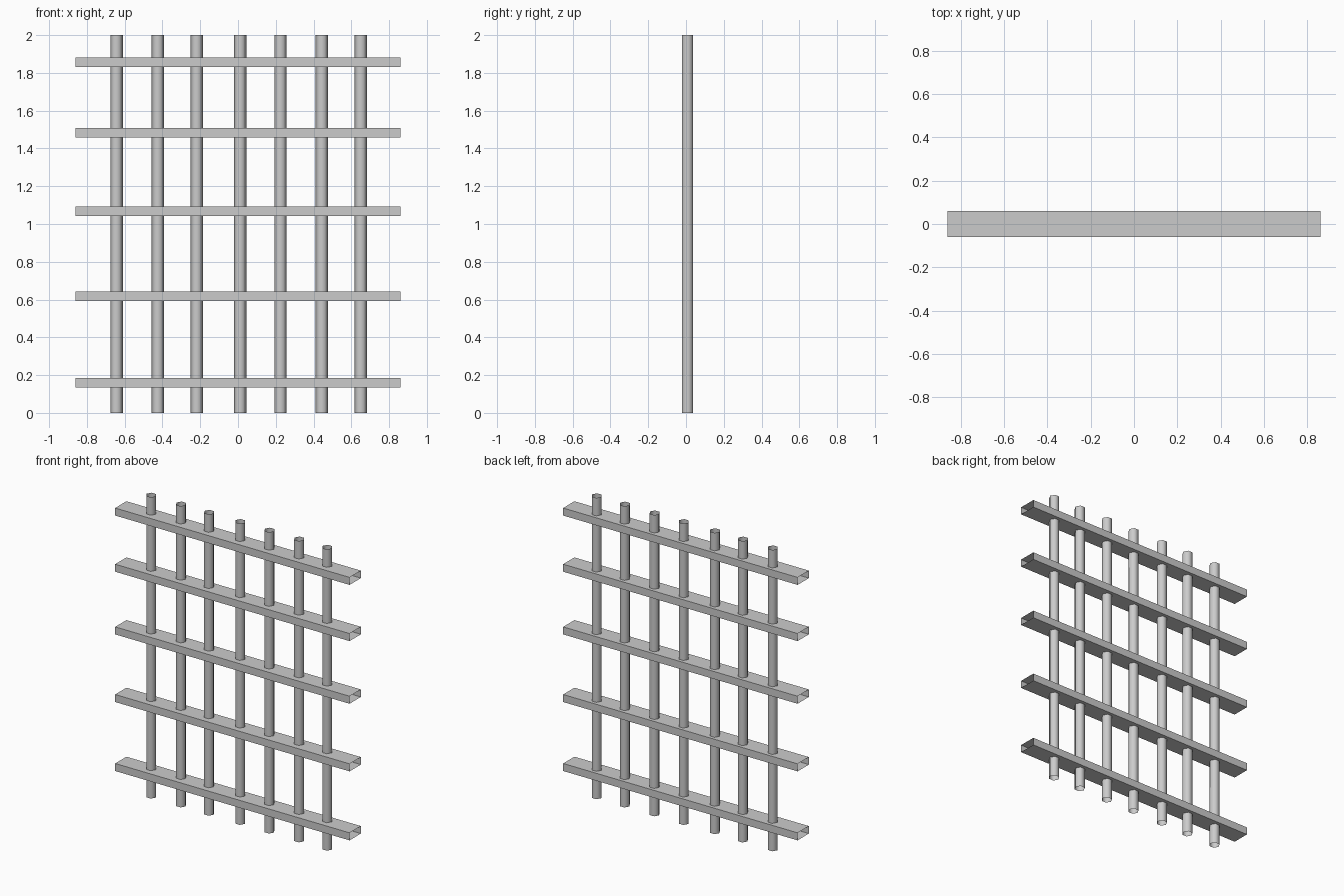
import bpy, bmesh
from math import cos, sin, tau

if "Cube" in bpy.data.objects:
    bpy.data.objects.remove(bpy.data.objects["Cube"])


def open_tube(name, profile, start, end, smooth=False):
    """Sweep a closed profile of 3D points from start to end offset, open at both ends."""
    bm = bmesh.new()
    a = [bm.verts.new([p[i] + start[i] for i in range(3)]) for p in profile]
    b = [bm.verts.new([p[i] + end[i] for i in range(3)]) for p in profile]
    n = len(profile)
    for i in range(n):
        j = (i + 1) % n
        f = bm.faces.new((a[i], a[j], b[j], b[i]))
        f.smooth = smooth
    me = bpy.data.meshes.new(name)
    bm.to_mesh(me)
    bm.free()
    ob = bpy.data.objects.new(name, me)
    bpy.context.collection.objects.link(ob)
    return ob


# Upright hexagonal bars, open ended
R = 0.033
hexagon = [(R * cos(tau * k / 6), R * sin(tau * k / 6), 0) for k in range(6)]
for i, x in enumerate((-0.643, -0.424, -0.218, 0.011, 0.225, 0.444, 0.65)):
    open_tube(f"upright_bar_{i + 1}", hexagon, (x, 0.008, 0), (x, 0.008, 2), True)

# Flat cross rails, open-ended rectangular tubes
W, H = 0.059, 0.025
rect = [(0, -W, -H), (0, W, -H), (0, W, H), (0, -W, H)]
for i, z in enumerate((0.16, 0.618, 1.067, 1.483, 1.856)):
    open_tube(f"cross_rail_{i + 1}", rect, (-0.861, 0, z), (0.861, 0, z))
